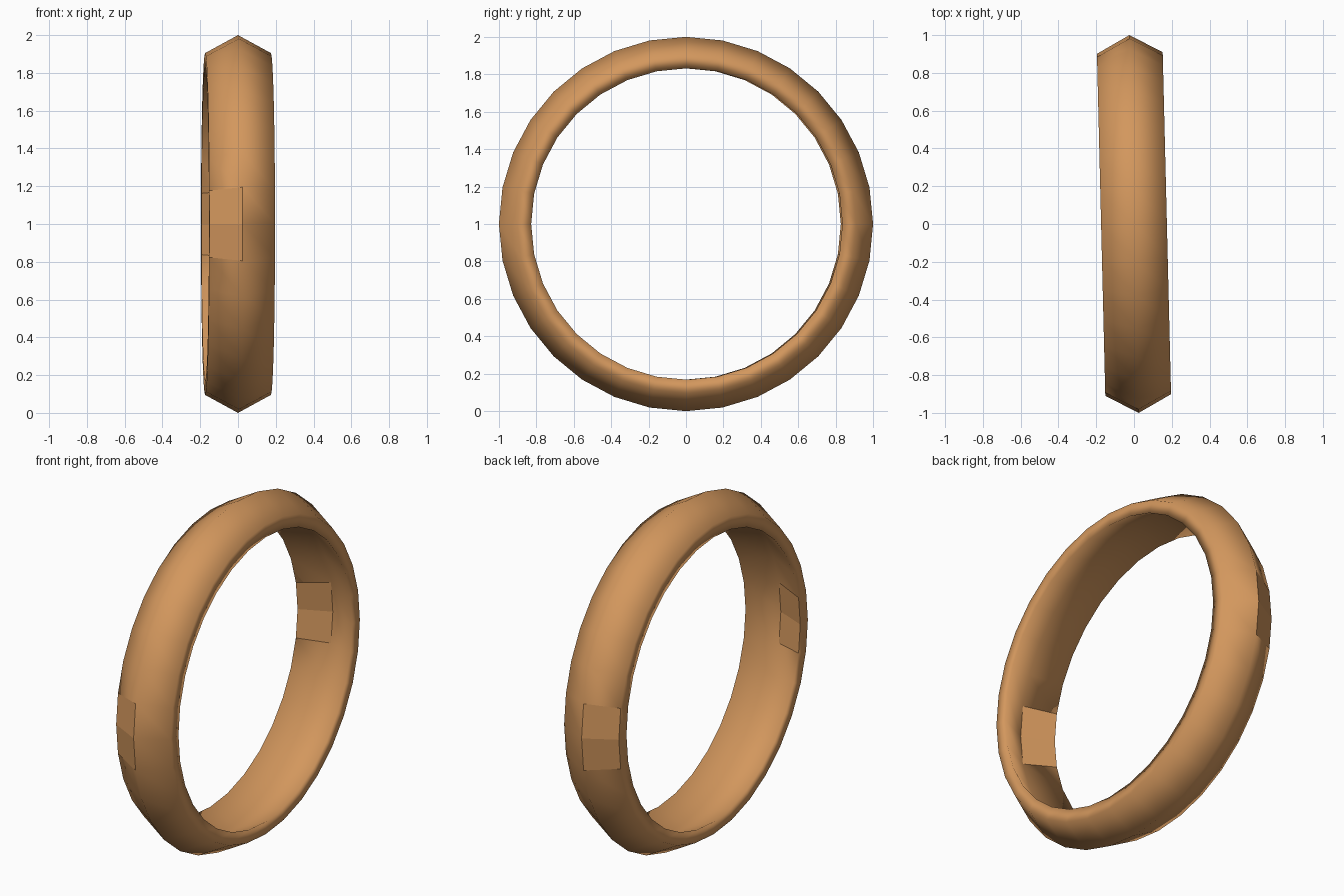
import bpy, bmesh
from math import sin, cos, pi, radians
from mathutils import Matrix

if "Cube" in bpy.data.objects:
    bpy.data.objects.remove(bpy.data.objects["Cube"])

SEG = 32
HALF = 0.174
# chevron cross-section of the band: (x, radius)
PROFILE = [(-HALF, 0.905), (0, 1.0), (HALF, 0.905),
           (HALF, 0.832), (0, 0.908), (-HALF, 0.832)]
N = len(PROFILE)

bm = bmesh.new()
rings = []
for i in range(SEG):
    a = 2 * pi * i / SEG
    rings.append([bm.verts.new((x, r * cos(a), r * sin(a))) for x, r in PROFILE])

# flat clasp plates: one half of the outer and inner band, at front and back
plates = []
plate_segments = {0, SEG - 1, SEG // 2, SEG // 2 - 1}
for i in range(SEG):
    p, q = rings[i], rings[(i + 1) % SEG]
    for j in range(N):
        k = (j + 1) % N
        f = bm.faces.new((p[j], p[k], q[k], q[j]))
        f.smooth = True
        if i in plate_segments and j in (0, 4):
            f.smooth = False
            plates.append(f)
bmesh.ops.recalc_face_normals(bm, faces=bm.faces[:])
for f in plates:
    for e in f.edges:
        e.smooth = False

# slight turn about the vertical, then stand on the ground
bm.transform(Matrix.Translation((0, 0, 1)) @ Matrix.Rotation(radians(1.4), 4, 'Z'))
mesh = bpy.data.meshes.new("ring_band")
bm.to_mesh(mesh)
bm.free()

mat = bpy.data.materials.new("copper")
mat.diffuse_color = (0.65, 0.31, 0.11, 1)
mat.use_nodes = True
mat.node_tree.nodes["Principled BSDF"].inputs["Base Color"].default_value = mat.diffuse_color
mesh.materials.append(mat)
band = bpy.data.objects.new("ring_band", mesh)
bpy.context.collection.objects.link(band)
